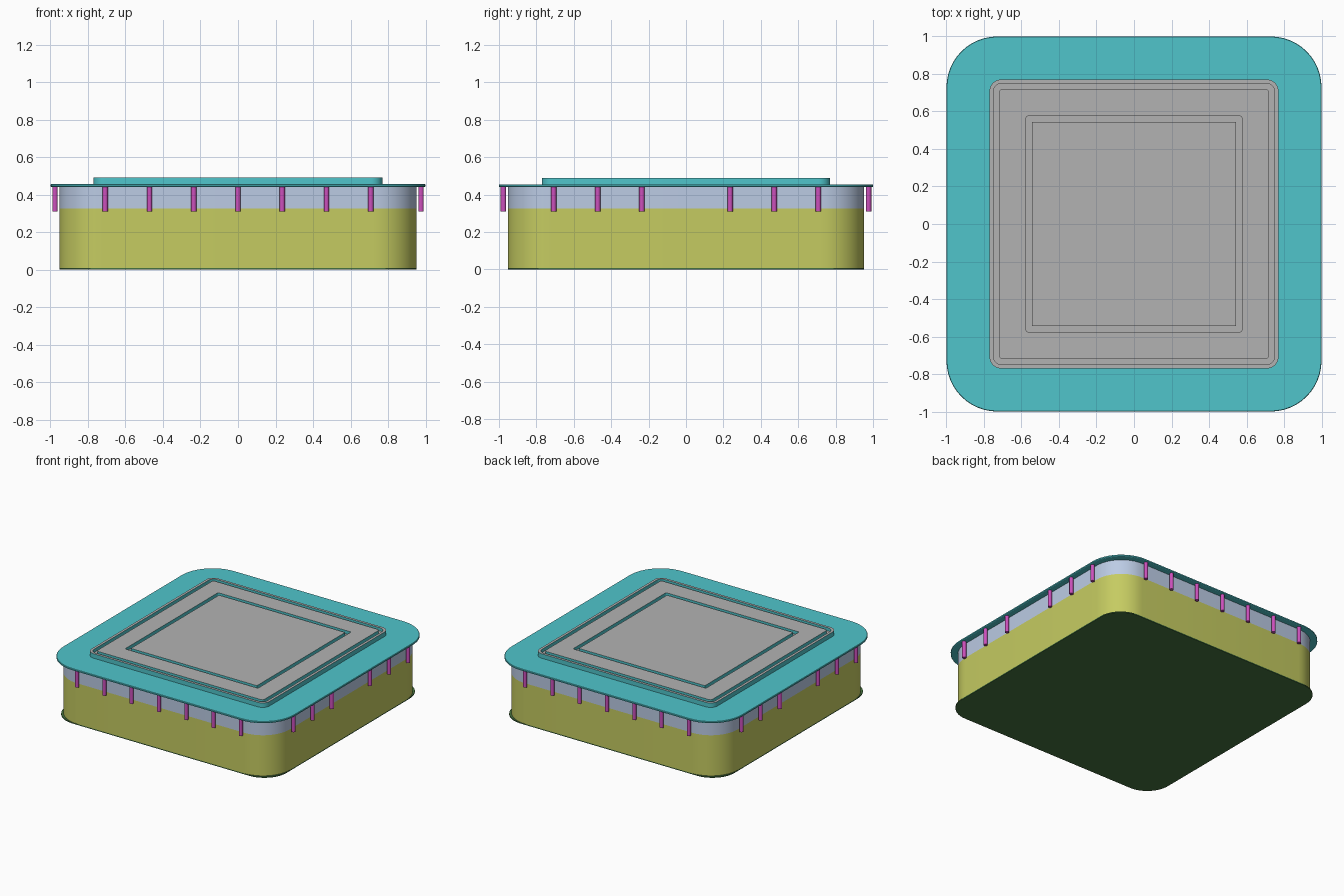
import bpy, bmesh, math

if "Cube" in bpy.data.objects:
    bpy.data.objects.remove(bpy.data.objects["Cube"])

def material(name, rgb):
    m = bpy.data.materials.new(name)
    m.diffuse_color = (*rgb, 1)
    m.use_nodes = True
    m.node_tree.nodes["Principled BSDF"].inputs["Base Color"].default_value = m.diffuse_color
    return m

TEAL = material("teal", (0.08, 0.56, 0.60))
GREY = material("grey", (0.45, 0.45, 0.45))
YELLOW = material("yellow_green", (0.56, 0.60, 0.12))
BLUE = material("pale_blue", (0.50, 0.60, 0.78))
GREEN = material("dark_green", (0.06, 0.17, 0.05))
PINK = material("magenta", (0.60, 0.08, 0.50))

def rounded_square(half, radius, seg=12):
    pts = []
    for q in range(4):
        a0 = q * math.pi / 2
        cx = (half - radius) * (1 if q in (0, 3) else -1)
        cy = (half - radius) * (1 if q in (0, 1) else -1)
        for i in range(seg + 1):
            a = a0 + i / seg * math.pi / 2
            pts.append((cx + radius * math.cos(a), cy + radius * math.sin(a)))
    return pts

def loft(name, rings, mat, flat_mat=None, cap_bottom=True, cap_top=True):
    """Stack rounded squares (half, radius, z); level bands can take flat_mat."""
    bm = bmesh.new()
    loops = [[bm.verts.new((x, y, z)) for x, y in rounded_square(h, r)]
             for h, r, z in rings]
    n = len(loops[0])
    for k in range(len(loops) - 1):
        level = flat_mat and abs(rings[k][2] - rings[k + 1][2]) < 1e-6
        for i in range(n):
            j = (i + 1) % n
            f = bm.faces.new((loops[k][i], loops[k][j], loops[k + 1][j], loops[k + 1][i]))
            f.material_index = 1 if level else 0
    if cap_bottom:
        bm.faces.new(loops[0][::-1])
    if cap_top:
        bm.faces.new(loops[-1]).material_index = 1 if flat_mat else 0
    me = bpy.data.meshes.new(name)
    bm.to_mesh(me)
    bm.free()
    ob = bpy.data.objects.new(name, me)
    bpy.context.collection.objects.link(ob)
    me.materials.append(mat)
    if flat_mat:
        me.materials.append(flat_mat)
    smooth(ob)
    return ob

def smooth(ob):
    bpy.ops.object.select_all(action='DESELECT')
    ob.select_set(True)
    bpy.context.view_layer.objects.active = ob
    bpy.ops.object.shade_smooth_by_angle(angle=math.radians(30))

# Base plate and side walls
loft("base_plate", [(0.953, 0.19, 0), (0.953, 0.19, 0.008)], GREEN)
loft("lower_wall", [(0.953, 0.23, 0.008), (0.953, 0.23, 0.325)], YELLOW)
loft("upper_band", [(0.953, 0.23, 0.325), (0.953, 0.23, 0.442)], BLUE)

# Thin overhanging flange
loft("top_flange", [(0.995, 0.265, 0.44), (1.0, 0.27, 0.443),
                    (1.0, 0.27, 0.452), (0.997, 0.267, 0.455)], TEAL)

# Raised lid panel with two square grooves
top, low = 0.49, 0.465
loft("raised_panel", [
    (0.77, 0.06, 0.455), (0.77, 0.06, top),
    (0.75, 0.045, top), (0.75, 0.045, low), (0.72, 0.02, low), (0.72, 0.02, top),
    (0.575, 0.008, top), (0.575, 0.008, low), (0.545, 0.006, low), (0.545, 0.006, top),
], TEAL, GREY, cap_bottom=False)

# Pins hanging under the flange
def pin(name, x, y):
    bpy.ops.mesh.primitive_cylinder_add(vertices=16, radius=0.0145, depth=0.132,
                                        location=(x, y, 0.376))
    ob = bpy.context.object
    ob.name = name
    ob.data.materials.append(PINK)
    smooth(ob)

steps = [-0.708, -0.472, -0.236, 0, 0.236, 0.472, 0.708]
for s, fb, lr in ((-1, "front", "left"), (1, "back", "right")):
    for i, t in enumerate(steps):
        pin(f"{fb}_pin_{i}", t, s * 0.976)
        if t:
            pin(f"{lr}_pin_{i}", s * 0.976, t)
